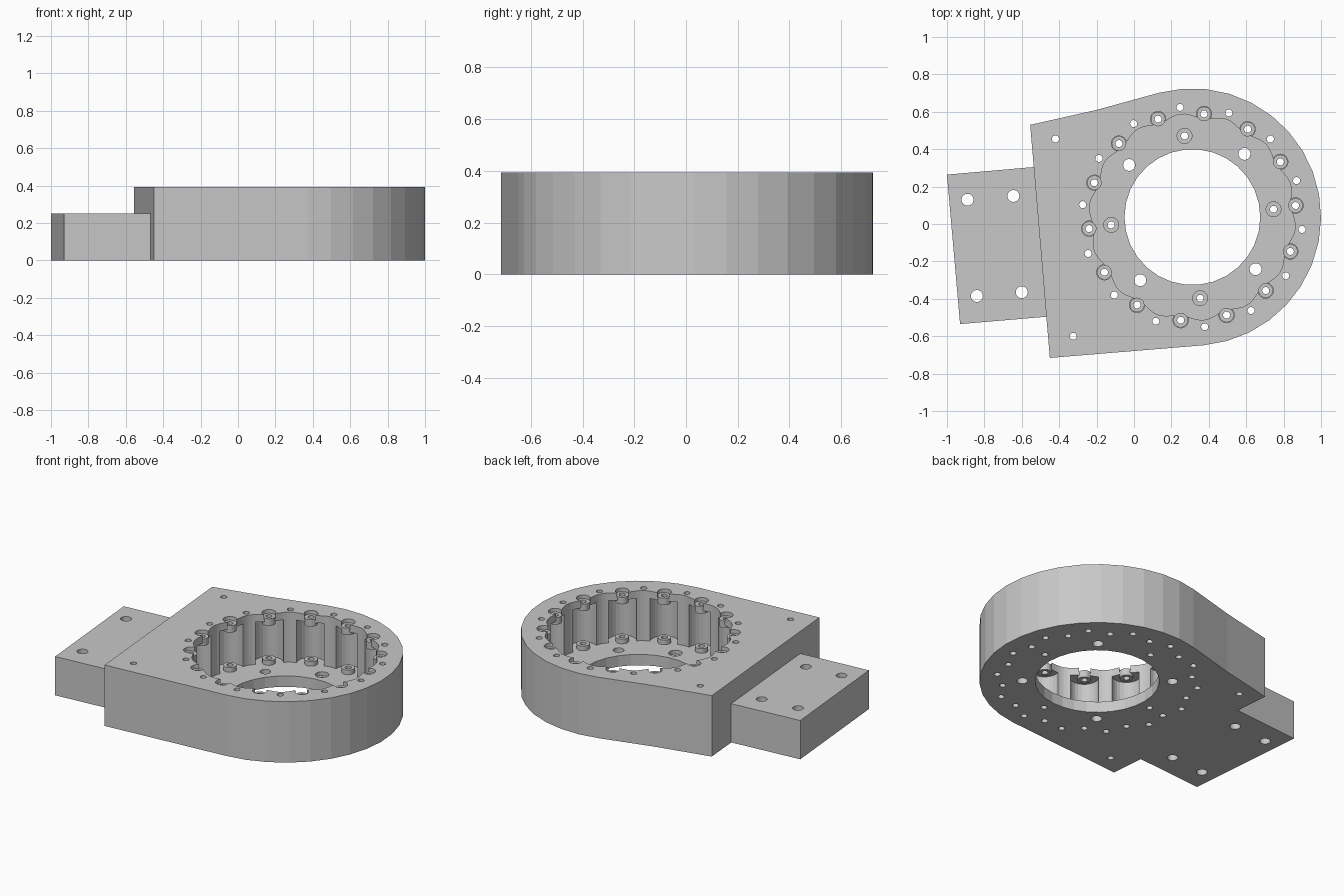
import bpy, bmesh
from math import sin, cos, radians, tau

if "Cube" in bpy.data.objects:
    bpy.data.objects.remove(bpy.data.objects["Cube"], do_unlink=True)

CX, CY = 0.312, 0.037          # centre of the bore
HEIGHT, FLOOR, ROOF = 0.393, 0.07, 0.345
ROLLERS = 14
START, STEP = 6.4, 360 / ROLLERS

grey = bpy.data.materials.new("machined_grey")
grey.use_nodes = True
grey.diffuse_color = (0.58, 0.58, 0.58, 1)
grey.node_tree.nodes["Principled BSDF"].inputs["Base Color"].default_value = grey.diffuse_color


def polar(radius, degrees):
    a = radians(degrees)
    return CX + radius * cos(a), CY + radius * sin(a)


def ring(radius, start, count):
    return [polar(radius, start + i * 360 / count) for i in range(count)]


def circle(centre, radius, sides=20):
    return [(centre[0] + radius * cos(tau * i / sides),
             centre[1] + radius * sin(tau * i / sides)) for i in range(sides)]


def prisms(name, outlines, z0, z1):
    """One object holding an upright prism for each outline."""
    bm = bmesh.new()
    for outline in outlines:
        low = [bm.verts.new((x, y, z0)) for x, y in outline]
        high = [bm.verts.new((x, y, z1)) for x, y in outline]
        bm.faces.new(low)
        bm.faces.new(high)
        for i in range(len(low)):
            j = (i + 1) % len(low)
            bm.faces.new((low[i], low[j], high[j], high[i]))
    bmesh.ops.recalc_face_normals(bm, faces=bm.faces)
    mesh = bpy.data.meshes.new(name)
    bm.to_mesh(mesh)
    bm.free()
    mesh.materials.append(grey)
    obj = bpy.data.objects.new(name, mesh)
    bpy.context.collection.objects.link(obj)
    return obj


def combine(body, tool, operation):
    """Apply a boolean to the body and discard the tool."""
    tool.hide_render = True
    mod = body.modifiers.new(tool.name, 'BOOLEAN')
    mod.operation = operation
    mod.solver = 'EXACT'
    mod.object = tool
    bpy.context.view_layer.objects.active = body
    bpy.ops.object.modifier_apply(modifier=mod.name)
    bpy.data.objects.remove(tool, do_unlink=True)


# Housing: rounded end with two sides running to a square end
arc = [polar(0.688, -85 + i * 190 / 18) for i in range(19)]
body = prisms("bearing_housing", [arc + [(-0.2, 0.61), (-0.555, 0.53), (-0.45, -0.716)]], 0, HEIGHT)

# Lower mounting tab
tab = [(-1.0, 0.264), (-0.93, -0.535), (-0.40, -0.49), (-0.45, 0.312)]
combine(body, prisms("mounting_tab", [tab], 0, 0.25), 'UNION')

# Wavy pocket, then roller recesses under the top lip
pocket = [polar(0.541 - 0.012 * cos(radians(ROLLERS * (a - START))), a)
          for a in [START + i * 360 / 168 for i in range(168)]]
combine(body, prisms("pocket", [pocket], FLOOR, 0.5), 'DIFFERENCE')
rollers = ring(0.555, START, ROLLERS)
combine(body, prisms("roller_recesses", [circle(c, 0.085, 24) for c in rollers], FLOOR, ROOF), 'DIFFERENCE')

# Screw seats in the lip and in the floor
combine(body, prisms("lip_seats", [circle(c, 0.041) for c in rollers], 0.36, 0.5), 'DIFFERENCE')
floor_screws = ring(0.436, 5.5, 4)
combine(body, prisms("floor_seats", [circle(c, 0.04) for c in floor_screws], 0.045, 0.2), 'DIFFERENCE')

# Spacer bosses above and below each roller
combine(body, prisms("lower_bosses", [circle(c, 0.039) for c in rollers], 0.05, 0.1), 'UNION')
combine(body, prisms("upper_bosses", [circle(c, 0.039) for c in rollers], 0.325, 0.37), 'UNION')

# Through bore
combine(body, prisms("bore", [ring(0.363, 0, 30)], -0.1, 0.2), 'DIFFERENCE')

# All screw holes
small = rollers + floor_screws + ring(0.59, START - STEP / 2, ROLLERS) + [(-0.42, 0.455), (-0.325, -0.6)]
large = ring(0.438, 50.5, 4) + [(-0.89, 0.13), (-0.645, 0.15), (-0.84, -0.385), (-0.6, -0.365)]
holes = [circle(c, 0.019, 14) for c in small] + [circle(c, 0.032, 18) for c in large]
combine(body, prisms("screw_holes", holes, -0.1, 0.6), 'DIFFERENCE')
